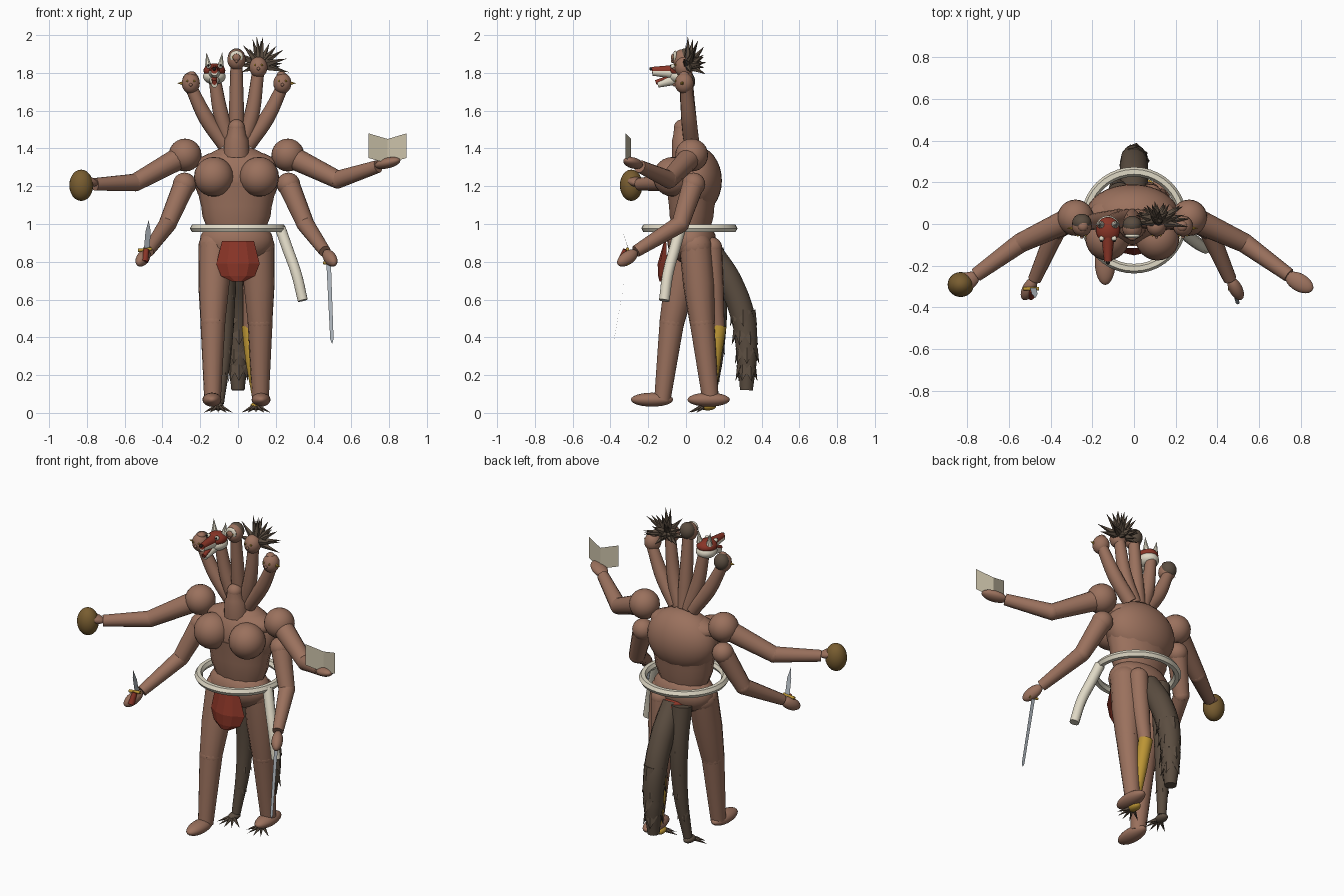
import bpy, bmesh, math, random
from mathutils import Vector

random.seed(4)
cube = bpy.data.objects.get("Cube")
if cube:
    bpy.data.objects.remove(cube, do_unlink=True)


def material(name, r, g, b):
    m = bpy.data.materials.new(name)
    m.use_nodes = True
    m.diffuse_color = (r, g, b, 1)
    m.node_tree.nodes["Principled BSDF"].inputs["Base Color"].default_value = (r, g, b, 1)
    return m


SKIN = material("brown skin", .325, .165, .11)
FUR = material("dark fur", .105, .075, .052)
RED = material("red cloth", .25, .035, .02)
IVORY = material("ivory", .74, .69, .56)
STEEL = material("steel", .42, .46, .5)
GOLD = material("yellow gold", .5, .3, .035)
BRONZE = material("old bronze", .19, .11, .03)
PAPER = material("paper", .6, .54, .4)
BLACK = material("black", .015, .013, .012)


def finish(name, mat, smooth=True):
    o = bpy.context.object
    o.name = name
    o.data.materials.clear()
    o.data.materials.append(mat)
    if smooth:
        bpy.ops.object.shade_smooth_by_angle(angle=math.radians(40))
    return o


def aim(o, direction):
    o.rotation_mode = 'QUATERNION'
    o.rotation_quaternion = Vector(direction).to_track_quat('Z', 'Y')


# Ellipsoid whose local z axis can follow a direction
def ball(name, mat, loc, radii, direction=None, seg=24):
    bpy.ops.mesh.primitive_uv_sphere_add(segments=seg, ring_count=seg // 2, location=loc)
    o = finish(name, mat)
    o.scale = radii if isinstance(radii, tuple) else (radii,) * 3
    if direction:
        aim(o, direction)


# Cone from a base point to a tip
def spike(name, mat, base, tip, r, sides=6, flat=1):
    a, b = Vector(base), Vector(tip)
    bpy.ops.mesh.primitive_cone_add(vertices=sides, radius1=r, radius2=0,
                                    depth=(b - a).length, location=(a + b) / 2)
    o = finish(name, mat, sides > 6)
    o.scale.y = flat
    aim(o, b - a)


# Tapered round tube through (x, y, z, radius) points
def tube(name, mat, pts, spline='POLY', res=5):
    c = bpy.data.curves.new(name, 'CURVE')
    c.dimensions = '3D'
    c.bevel_depth = 1
    c.bevel_resolution = res
    c.use_fill_caps = True
    s = c.splines.new(spline)
    knots = s.points if spline == 'POLY' else s.bezier_points
    knots.add(len(pts) - 1)
    for k, (x, y, z, r) in zip(knots, pts):
        k.co = (x, y, z, 1) if spline == 'POLY' else (x, y, z)
        k.radius = r
        if spline == 'BEZIER':
            k.handle_left_type = k.handle_right_type = 'AUTO'
    o = bpy.data.objects.new(name, c)
    bpy.context.collection.objects.link(o)
    bpy.ops.object.select_all(action='DESELECT')
    o.select_set(True)
    bpy.context.view_layer.objects.active = o
    bpy.ops.object.convert(target='MESH')
    return finish(name, mat)


# Thin sheet from a list of faces
def sheet(name, mat, verts, faces):
    me = bpy.data.meshes.new(name)
    me.from_pydata(verts, [], faces)
    me.materials.append(mat)
    bpy.context.collection.objects.link(bpy.data.objects.new(name, me))


# Rings of triangular scales hanging along a tube path
def scales(name, path, steps, angles, size):
    for a, b in zip(path, path[1:]):
        for k in range(steps):
            p = Vector(a).lerp(Vector(b), k / steps)
            for angle in angles:
                t = math.radians(angle + 25 * k)
                d = Vector((math.cos(t), math.sin(t), 0))
                q = Vector(p[:3]) + d * p[3] * .75
                spike(name, FUR, q + Vector((0, 0, size)), q + d * size * .6 - Vector((0, 0, size)), size, 4, .4)


CX = -.008
# Torso
ball("chest", SKIN, (CX, .045, 1.23), (.222, .145, .185), seg=32)
ball("upper_chest", SKIN, (CX, .035, 1.315), (.215, .11, .08))
belly = tube("belly", SKIN, [(CX, .05, 1.21, .215), (CX, .045, 1.09, .186), (CX, .045, 1.04, .18),
                             (CX, .045, .99, .16), (CX, .045, .95, .15)])
belly.scale.y = .66
ball("pelvis", SKIN, (CX, .03, .91), (.195, .13, .125))
for s, side in ((1, "left"), (-1, "right")):
    ball(side + "_breast", SKIN, (CX + s * .12, -.07, 1.25), .105)

# Arms: two on each side
for s, side in ((1, "left"), (-1, "right")):
    x = lambda v: CX + s * v
    elbow_z, wrist_z = (1.235, 1.305) if s > 0 else (1.22, 1.21)
    ball(side + "_upper_shoulder", SKIN, (x(.272), .03, 1.365), .087)
    tube(side + "_upper_arm", SKIN, [(x(.3), .02, 1.35, .06), (x(.535), -.09, elbow_z, .047)])
    ball(side + "_upper_elbow", SKIN, (x(.535), -.09, elbow_z), .047)
    tube(side + "_upper_forearm", SKIN, [(x(.535), -.09, elbow_z, .047), (x(.75), -.245, wrist_z, .034)])
    ball(side + "_upper_hand", SKIN, (x(.8), -.28, wrist_z + .018), (.043, .028, .075), (s * .8, -.45, .2))
    ball(side + "_lower_shoulder", SKIN, (x(.275), .04, 1.21), .062)
    tube(side + "_lower_arm", SKIN, [(x(.28), .035, 1.2, .058), (x(.365), -.03, 1.0, .047)])
    ball(side + "_lower_elbow", SKIN, (x(.365), -.03, 1.0), .047)
    tube(side + "_lower_forearm", SKIN, [(x(.365), -.03, 1.0, .047), (x(.468), -.265, .855, .032)])
    ball(side + "_lower_hand", SKIN, (x(.495), -.31, .82), (.032, .036, .066), (s * .4, -.75, -.5))

# Legs: the right one strides forward, the left one trails
for s, side, hip, knee, ankle, foot in ((1, "left", .05, .085, .13, .12), (-1, "right", .01, -.075, -.125, -.18)):
    x = lambda v: CX + s * v
    tube(side + "_thigh", SKIN, [(x(.115), hip, .89, .086), (x(.12), (hip + knee) / 2, .68, .083), (x(.125), knee, .48, .066)])
    ball(side + "_hip", SKIN, (x(.115), hip, .88), .087)
    ball(side + "_knee", SKIN, (x(.125), knee, .48), .066)
    tube(side + "_shin", SKIN, [(x(.125), knee, .48, .066), (x(.127), ankle, .07, .044)])
    ball(side + "_foot", SKIN, (x(.13), foot, .07), (.05, .112, .037))

# Loincloth: faceted shield in front, wrap behind
rows = [(.91, .085, -.116, -.105), (.79, .115, -.15, -.1), (.725, .09, -.148, -.108), (.695, .03, -.14, -.13)]
cloth = [(k * w / 2, mid + (edge - mid) * k * k / 4, z) for z, w, mid, edge in rows for k in range(-2, 3)]
sheet("loincloth_front", RED, cloth,
      [(r + k, r + k + 5, r + k + 6, r + k + 1) for r in (0, 5, 10) for k in range(4)])
ball("loincloth_back", RED, (-.01, .135, .845), (.085, .065, .05), seg=10)

# Hoop and curved horn sheath
bpy.ops.mesh.primitive_torus_add(major_segments=40, minor_segments=6, major_radius=.232,
                                 minor_radius=.023, location=(0, .018, .977))
finish("waist_hoop", IVORY).data.shade_smooth()
tube("curved_sheath", IVORY, [(.225, -.03, .975, .03), (.262, -.06, .87, .03), (.308, -.095, .74, .029),
                              (.343, -.115, .595, .028)], 'BEZIER', 3)

# Curved tail with large triangular scales
tail = [(0, .13, .86, .06), (0, .228, .7, .068), (0, .303, .5, .066), (0, .322, .3, .056), (0, .32, .12, .035)]
tube("scaled_tail", FUR, tail, 'BEZIER')
scales("tail_scale", tail[2:], 2, (-160, -110, -50, 0, 80), .042)

# Clawed beast legs behind the walking legs
fur_leg = [(-.07, .14, .87, .06), (-.068, .165, .62, .054), (-.075, .16, .33, .042), (-.1, .125, .05, .026)]
tube("fur_leg", FUR, fur_leg, 'BEZIER')
scales("fur_leg_scale", fur_leg[1:], 2, (-40, 30, 100), .026)
tube("bird_thigh", SKIN, [(.08, .135, .87, .056), (.075, .148, .66, .052), (.06, .17, .44, .036)], 'BEZIER')
ball("bird_hip", SKIN, (.08, .135, .875), .056)
tube("bird_leg", GOLD, [(.06, .174, .46, .041), (.075, .15, .28, .036), (.1, .135, .05, .02)], 'BEZIER')
for name, mat, fx in (("bird", GOLD, .095), ("fur", FUR, -.105)):
    ball(name + "_foot", mat, (fx, .115, .035), (.03, .045, .022))
    for k in range(-2, 3):
        t = math.radians(k * 30)
        d = Vector((math.sin(t), -math.cos(t), 0))
        p = Vector((fx, .1, .035)) + d * .01
        spike(name + "_claw", FUR, p, p + d * .08 + Vector((0, 0, -.034)), .014, 5)

# Throat and fan of five necks
tube("throat", SKIN, [(CX, -.005, 1.36, .07), (CX, -.015, 1.45, .062), (CX, -.02, 1.47, .05), (CX, -.02, 1.51, .044)])
ball("throat_top", SKIN, (CX, -.02, 1.51), .044)
heads = {"far_right": (-.25, -.01, 1.745), "beast": (-.125, -.01, 1.795), "middle": (CX, -.02, 1.87),
         "spiny": (.108, -.01, 1.83), "far_left": (.235, -.01, 1.745)}
for name, (x, y, z) in heads.items():
    tube(name + "_neck", SKIN, [(CX + (x - CX) * .25, .03, 1.42, .042),
                                (CX + (x - CX) * .66, .015, 1.56, .041), (x, y + .01, z - .02, .032)], 'BEZIER')
    if name != "beast":
        ball(name + "_head", SKIN, (x, y, z), (.048, .05, .055))
        ball(name + "_nose", SKIN, (x, y - .052, z - .008), .009, seg=10)
        for s in (1, -1):
            ball(name + "_eye", GOLD, (x + s * .019, y - .044, z + .012), .006, seg=8)

# Hair caps and earrings on the plain heads
for name in ("far_right", "middle"):
    x, y, z = heads[name]
    ball(name + "_hair", FUR, (x, y + .016, z + .01), (.046, .043, .05))
for name, s in (("far_right", -1), ("far_left", 1)):
    x, y, z = heads[name]
    spike(name + "_earring", GOLD, (x + s * .04, y - .01, z), (x + s * .072, y - .01, z), .011, 6)
    ball(name + "_top_knot", SKIN, (x - s * .005, y, z + .045), (.025, .025, .018))
x, y, z = heads["middle"]
ball("forehead_disc", IVORY, (x, y - .037, z + .016), (.036, .012, .032))
ball("forehead_gem", SKIN, (x, y - .05, z + .012), (.02, .01, .02), seg=12)

# Radiating spines, longest upward and outward
c = Vector(heads["spiny"]) + Vector((.008, .02, .01))
for i in range(24):
    h = 1 - 1.4 * (i + .1) / 24
    t = i * 2.4
    d = Vector((math.cos(t) * math.sqrt(1 - h * h), math.sin(t) * math.sqrt(1 - h * h), h))
    if d.y < -.3:
        d.y *= -1
    reach = random.uniform(.11, .13) + .04 * max(d.x, d.z, 0)
    spike("spine", FUR, c + d * .02, c + Vector((d.x, d.y * .75, d.z)) * reach, .023, 5)
spike("crown_spine", FUR, c, c + Vector((-.018, 0, .155)), .024, 5)

# Beast head with open jaws
x, y, z = heads["beast"]
ball("beast_skull", RED, (x, y - .018, z + .017), (.058, .062, .038))
ball("beast_cheeks", IVORY, (x, y - .014, z - .014), (.06, .064, .042))
tube("upper_jaw", RED, [(x, y - .05, z + .018, .03), (x, y - .17, z + .019, .018)])
tube("upper_teeth", IVORY, [(x, y - .05, z + .004, .032), (x, y - .168, z + .009, .019)])
tube("lower_jaw", IVORY, [(x, y - .04, z - .028, .03), (x, y - .14, z - .057, .017)])
tube("tongue", RED, [(x, y - .05, z - .012, .016), (x, y - .15, z - .046, .013)])
ball("beast_nose", BLACK, (x, y - .175, z + .026), .01, seg=10)
for s in (1, -1):
    spike("beast_ear", IVORY, (x + s * .032, y + .005, z + .035), (x + s * .042, y + .01, z + .115), .02, 8)
    ball("beast_eye", IVORY, (x + s * .03, y - .06, z + .04), .013, seg=12)
    ball("beast_pupil", BLACK, (x + s * .032, y - .071, z + .043), .006, seg=8)

# Objects held in the hands
ball("gourd", BRONZE, (-.83, -.29, 1.205), (.063, .06, .083))
sheet("open_book", PAPER,
      [(.69, -.32, 1.35), (.69, -.32, 1.48), (.792, -.29, 1.45), (.792, -.29, 1.32), (.893, -.32, 1.48), (.893, -.32, 1.35)],
      [(0, 1, 2, 3), (3, 2, 4, 5)])
sheet("sword_blade", STEEL, [(.468, -.31, .79), (.492, -.31, .79), (.506, -.38, .39), (.498, -.385, .365), (.488, -.38, .39)],
      [(0, 1, 2, 3, 4)])
tube("sword_guard", GOLD, [(.45, -.31, .795, .008), (.51, -.31, .79, .008)])
sheet("dagger_blade", STEEL, [(-.498, -.305, .865), (-.468, -.305, .87), (-.462, -.335, .96), (-.473, -.355, 1.02), (-.49, -.335, .96)],
      [(0, 1, 2, 3, 4)])
tube("dagger_guard", GOLD, [(-.53, -.31, .86, .009), (-.455, -.31, .868, .009)])
tube("dagger_grip", RED, [(-.485, -.32, .865, .014), (-.495, -.345, .8, .02)])
